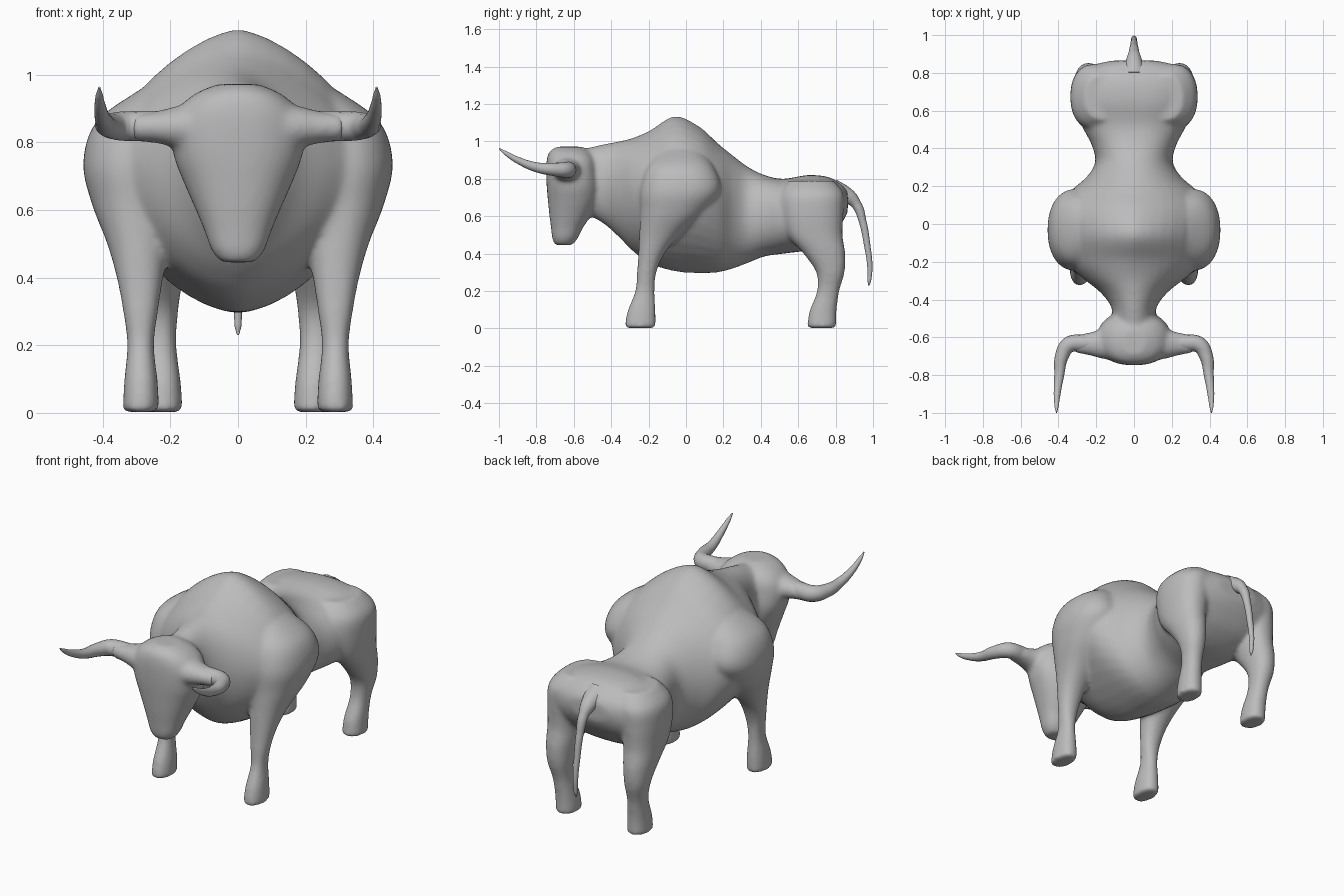
import bpy
import bmesh
from math import cos, sin, tau, copysign

cube = bpy.data.objects.get("Cube")
if cube:
    bpy.data.objects.remove(cube, do_unlink=True)

grey = bpy.data.materials.new("warm_grey_clay")
grey.use_nodes = True
grey.diffuse_color = (0.5, 0.5, 0.5, 1)
grey.node_tree.nodes["Principled BSDF"].inputs["Base Color"].default_value = (0.5, 0.5, 0.5, 1)

RING = 40
AXES = {
    "x": lambda t, u, v: (t, u, v),
    "y": lambda t, u, v: (u, t, v),
    "z": lambda t, u, v: (u, v, t),
}


def refine(rows, steps=6):
    """Pass a smooth curve through a short list of sections."""
    result = []
    last = len(rows) - 1
    for i in range(last):
        section = (rows[max(i - 1, 0)], rows[i], rows[i + 1], rows[min(i + 2, last)])
        for step in range(steps):
            t = step / steps
            result.append([
                0.5 * (2 * b + (c - a) * t + (2 * a - 5 * b + 4 * c - d) * t ** 2
                       + (3 * b - a - 3 * c + d) * t ** 3)
                for a, b, c, d in zip(*section)
            ])
    result.append(list(rows[last]))
    return result


def power(value, exponent):
    return copysign(abs(value) ** exponent, value)


def loft(bm, axis, rows):
    """Rows: position, centre u, centre v, radius u, upper v, lower v, squareness."""
    rings = []
    for t, cu, cv, ru, upper, lower, square in refine(rows):
        ring = []
        for k in range(RING):
            angle = tau * k / RING
            u = cu + ru * power(cos(angle), 2 / square)
            height = power(sin(angle), 2 / square)
            v = cv + height * (upper if height > 0 else lower)
            ring.append(bm.verts.new(AXES[axis](t, u, v)))
        rings.append(ring)
    faces = [bm.faces.new(rings[0]), bm.faces.new(rings[-1])]
    for low, high in zip(rings, rings[1:]):
        for k in range(RING):
            n = (k + 1) % RING
            faces.append(bm.faces.new((low[k], low[n], high[n], high[k])))
    bmesh.ops.recalc_face_normals(bm, faces=faces)


def finish(obj):
    """Bake the modifiers or curve to a smooth mesh."""
    bpy.ops.object.select_all(action="DESELECT")
    obj.select_set(True)
    bpy.context.view_layer.objects.active = obj
    bpy.ops.object.convert(target="MESH")
    obj = bpy.context.object
    obj.data.materials.clear()
    obj.data.materials.append(grey)
    obj.data.polygons.foreach_set("material_index", [0] * len(obj.data.polygons))
    bpy.ops.object.shade_smooth()


def tapered_tube(name, points):
    """Points: x, y, z, radius."""
    curve = bpy.data.curves.new(name, "CURVE")
    curve.dimensions = "3D"
    curve.bevel_depth = 1
    curve.bevel_resolution = 6
    curve.resolution_u = 10
    curve.use_fill_caps = True
    spline = curve.splines.new("BEZIER")
    spline.bezier_points.add(len(points) - 1)
    for bezier, (x, y, z, radius) in zip(spline.bezier_points, points):
        bezier.co = (x, y, z)
        bezier.radius = radius
        bezier.handle_left_type = bezier.handle_right_type = "AUTO"
    obj = bpy.data.objects.new(name, curve)
    bpy.context.collection.objects.link(obj)
    finish(obj)


bm = bmesh.new()

# Torso and neck: y, half width, top, bottom, widest height, squareness
torso = [
    (-.64, .10, .95, .66, .80, 2),
    (-.53, .11, .965, .61, .80, 2),
    (-.44, .12, .985, .56, .78, 2),
    (-.36, .18, 1.0, .49, .74, 1.9),
    (-.28, .28, 1.02, .41, .73, 1.8),
    (-.19, .37, 1.06, .345, .73, 1.6),
    (-.06, .41, 1.135, .305, .73, 1.5),
    (.07, .405, 1.08, .295, .72, 1.6),
    (.17, .34, .99, .30, .68, 1.8),
    (.25, .25, .925, .32, .64, 2),
    (.33, .205, .865, .35, .60, 2.1),
    (.42, .225, .82, .385, .60, 2.2),
    (.52, .275, .80, .40, .61, 2.3),
    (.65, .31, .82, .42, .63, 2.4),
    (.76, .30, .81, .48, .64, 2.4),
    (.83, .25, .77, .56, .66, 2.2),
    (.865, .12, .73, .62, .68, 2),
]
loft(bm, "y", [(y, 0, mid, w, top - mid, mid - low, n) for y, w, top, low, mid, n in torso])

# Head: height, front y, back y, half width
head = [
    (.445, -.70, -.61, .05),
    (.48, -.715, -.58, .078),
    (.54, -.722, -.55, .10),
    (.60, -.73, -.51, .125),
    (.68, -.738, -.47, .16),
    (.76, -.745, -.46, .19),
    (.84, -.748, -.47, .195),
    (.90, -.745, -.48, .175),
    (.945, -.73, -.51, .125),
    (.972, -.69, -.56, .06),
]
loft(bm, "z", [(z, 0, (f + b) / 2, w, (b - f) / 2, (b - f) / 2, 2.3) for z, f, b, w in head])

# Brow bar that flares into the horn roots: x, depth, height
brow = [(.31, .048, .042), (.24, .06, .048), (.17, .078, .065), (.08, .09, .08)]
half = [(x, -.635, .845, d, h, h, 2) for x, d, h in brow]
loft(bm, "x", half + [(-row[0],) + row[1:] for row in reversed(half)])

# Legs: height, centre x, centre y, radius x, radius y
front_leg = [
    (.002, .287, -.245, .054, .084),
    (.09, .287, -.238, .05, .076),
    (.20, .288, -.22, .04, .052),
    (.30, .288, -.21, .052, .052),
    (.40, .290, -.185, .069, .07),
    (.50, .295, -.14, .092, .11),
    (.62, .305, -.07, .128, .175),
    (.74, .31, -.03, .148, .215),
    (.86, .285, -.03, .135, .18),
    (.95, .21, -.03, .09, .11),
]
hind_leg = [
    (.002, .222, .725, .059, .078),
    (.09, .224, .732, .055, .073),
    (.20, .232, .76, .05, .06),
    (.30, .24, .772, .063, .076),
    (.40, .24, .74, .078, .112),
    (.50, .235, .69, .094, .147),
    (.62, .225, .675, .112, .167),
    (.72, .205, .675, .122, .167),
    (.79, .17, .67, .09, .12),
]
for leg in (front_leg, hind_leg):
    for side in (1, -1):
        loft(bm, "z", [(z, side * x, y, rx, ry, ry, 2.2) for z, x, y, rx, ry in leg])

# Fuse the lofted masses into one soft skin
mesh = bpy.data.meshes.new("body")
bm.to_mesh(mesh)
bm.free()
body = bpy.data.objects.new("body", mesh)
bpy.context.collection.objects.link(body)
fuse = body.modifiers.new("fuse", "REMESH")
fuse.mode = "VOXEL"
fuse.voxel_size = 0.01
soften = body.modifiers.new("soften", "SMOOTH")
soften.factor = 0.5
soften.iterations = 18
finish(body)

# Horns
horn = [
    (.20, -.635, .846, .046),
    (.28, -.63, .848, .045),
    (.345, -.64, .848, .043),
    (.382, -.70, .85, .036),
    (.396, -.80, .862, .026),
    (.407, -.90, .90, .018),
    (.41, -.965, .938, .011),
    (.41, -.998, .962, .003),
]
for side, label in ((1, "left"), (-1, "right")):
    tapered_tube(label + "_horn", [(side * x, y, z, r) for x, y, z, r in horn])

# Tail
tail = [
    (.79, .725, .075),
    (.855, .712, .045),
    (.91, .665, .027),
    (.945, .57, .02),
    (.968, .45, .017),
    (.983, .33, .014),
    (.98, .255, .01),
    (.977, .23, .003),
]
tapered_tube("tail", [(0, y, z, r) for y, z, r in tail])
